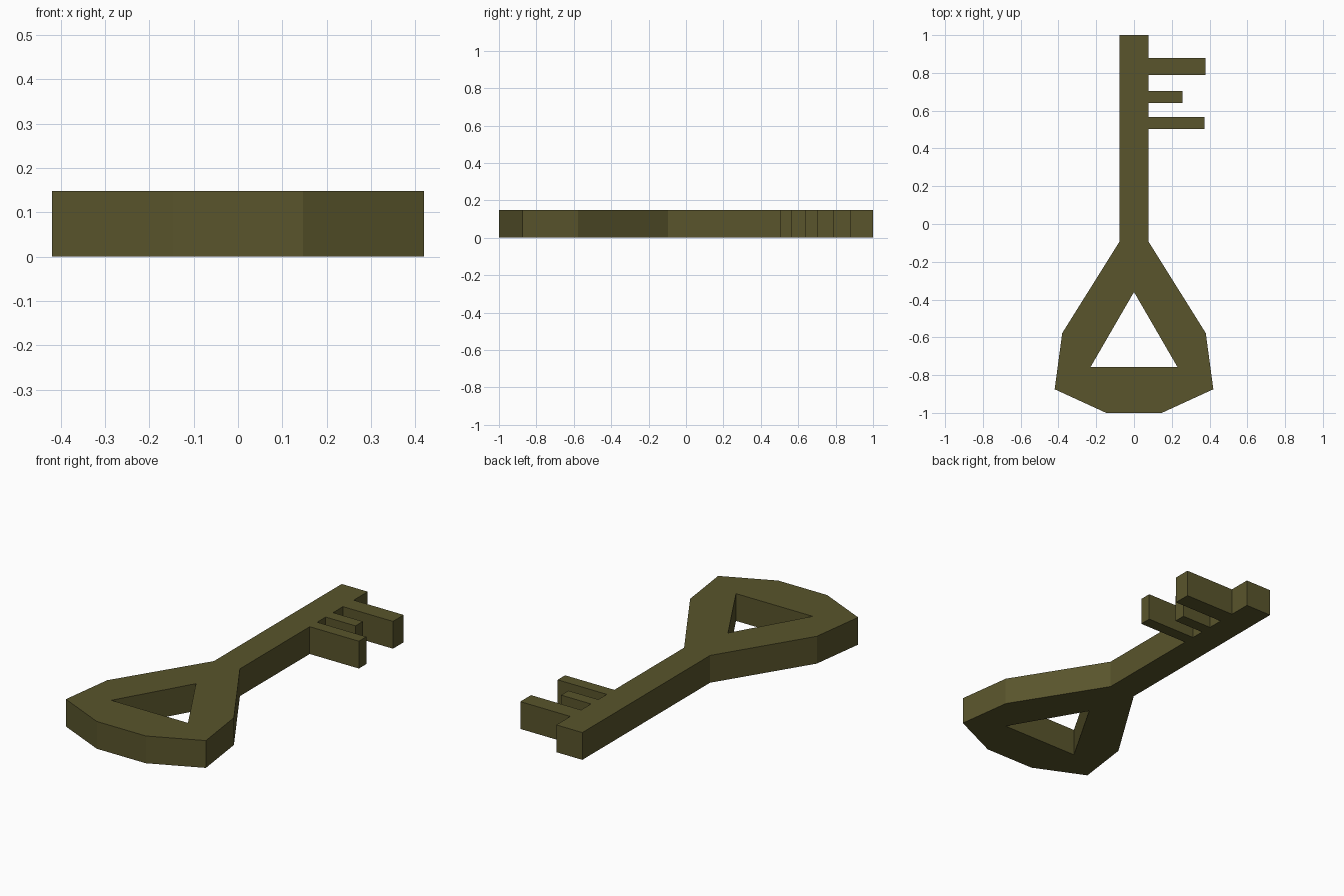
import bpy, bmesh

if "Cube" in bpy.data.objects:
    bpy.data.objects.remove(bpy.data.objects["Cube"])

HEIGHT = 0.148
SHAFT = 0.078

# Half outline of the bow, from bottom centre up to the neck
bow = [(0.147, -1.0), (0.42, -0.875), (0.38, -0.578), (SHAFT, -0.095)]

# Teeth: (tip x, lower y, upper y)
teeth = [(0.373, 0.503, 0.567), (0.257, 0.64, 0.703), (0.378, 0.788, 0.88)]

outline = list(bow)
for tip, low, high in teeth:
    outline += [(SHAFT, low), (tip, low), (tip, high), (SHAFT, high)]
outline += [(SHAFT, 1.0), (-SHAFT, 1.0)]
outline += [(-x, y) for x, y in reversed(bow)]

# Triangular hole in the bow
hole = [(-0.23, -0.757), (0.23, -0.757), (0.0, -0.36)]


def add_loop(bm, points):
    verts = [bm.verts.new((x, y, 0)) for x, y in points]
    return [bm.edges.new((a, b)) for a, b in zip(verts, verts[1:] + verts[:1])]


# Fill the flat profile and extrude it to a plate
bm = bmesh.new()
edges = add_loop(bm, outline) + add_loop(bm, hole)
bmesh.ops.triangle_fill(bm, edges=edges, use_beauty=True, use_dissolve=False)
result = bmesh.ops.extrude_face_region(bm, geom=bm.faces[:], use_keep_orig=True)
top = [v for v in result["geom"] if isinstance(v, bmesh.types.BMVert)]
bmesh.ops.translate(bm, verts=top, vec=(0, 0, HEIGHT))
bmesh.ops.recalc_face_normals(bm, faces=bm.faces[:])

mesh = bpy.data.meshes.new("key")
bm.to_mesh(mesh)
bm.free()
key = bpy.data.objects.new("key", mesh)
bpy.context.collection.objects.link(key)

# Dark olive colour
mat = bpy.data.materials.new("olive_metal")
mat.diffuse_color = (0.1, 0.09, 0.025, 1)
mat.use_nodes = True
mat.node_tree.nodes["Principled BSDF"].inputs["Base Color"].default_value = mat.diffuse_color
mesh.materials.append(mat)
